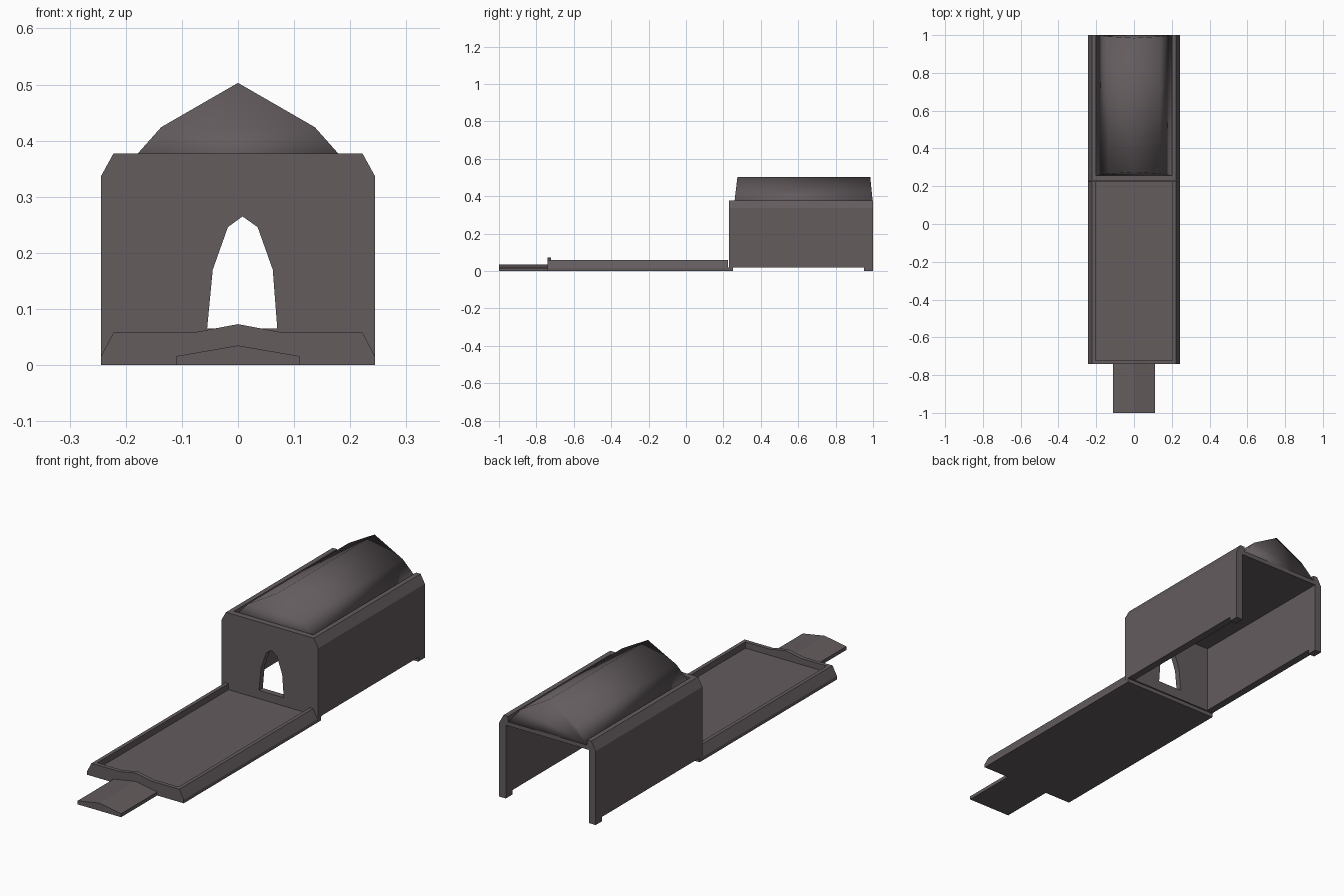
import bpy, bmesh

if "Cube" in bpy.data.objects:
    bpy.data.objects.remove(bpy.data.objects["Cube"])

stone = bpy.data.materials.new("dark_warm_grey")
stone.diffuse_color = (0.125, 0.106, 0.111, 1)
stone.use_nodes = True
stone.node_tree.nodes["Principled BSDF"].inputs["Base Color"].default_value = stone.diffuse_color


def finish(name, bm, smooth=False):
    bmesh.ops.recalc_face_normals(bm, faces=bm.faces[:])
    me = bpy.data.meshes.new(name)
    bm.to_mesh(me)
    bm.free()
    me.materials.append(stone)
    for p in me.polygons:
        p.use_smooth = smooth
    ob = bpy.data.objects.new(name, me)
    bpy.context.collection.objects.link(ob)
    return ob


def extrude_y(name, loops, y0, y1):
    """Fill one or more (x, z) loops (later ones are holes) and extrude along y."""
    bm = bmesh.new()
    edges = []
    for pts in loops:
        vs = [bm.verts.new((x, y0, z)) for x, z in pts]
        edges += [bm.edges.new((vs[i - 1], vs[i])) for i in range(len(vs))]
    bmesh.ops.triangle_fill(bm, edges=edges, use_beauty=True, use_dissolve=False,
                            normal=(0, -1, 0))
    ext = bmesh.ops.extrude_face_region(bm, geom=bm.faces[:], use_keep_orig=True)
    for g in ext["geom"]:
        if isinstance(g, bmesh.types.BMVert):
            g.co.y = y1
    return finish(name, bm)


def mirrored(half):
    """Complete a right-hand profile with its mirror image."""
    return half + [(-x, z) for x, z in reversed(half) if abs(x) > 1e-6]


def box(name, x0, x1, y0, y1, z0, z1):
    return extrude_y(name, [[(x0, z0), (x1, z0), (x1, z1), (x0, z1)]], y0, y1)


W, C, IN = 0.244, 0.222, 0.205

# Low forecourt tray with chamfered rims
extrude_y("forecourt_tray",
          [mirrored([(W, 0), (W, 0.016), (C, 0.058), (IN, 0.058), (IN, 0.03)])],
          -0.722, 0.225)
# Front rim with a shallow peak
extrude_y("forecourt_front_rim",
          [mirrored([(W, 0), (W, 0.016), (C, 0.058), (0.08, 0.058), (0, 0.073)])],
          -0.74, -0.722)
# Plinth edge running under the hall front
box("plinth_edge", -W, W, 0.225, 0.25, 0, 0.02)

# Entrance tongue
extrude_y("entrance_ramp", [mirrored([(0.11, 0), (0.11, 0.016), (0, 0.035)])],
          -1.0, -0.74)

# Hall front wall with pointed opening
arch = [(-0.055, 0.065), (-0.045, 0.17), (-0.018, 0.246), (0.008, 0.265),
        (0.035, 0.246), (0.062, 0.17), (0.07, 0.065)]
extrude_y("hall_front_wall",
          [mirrored([(W, 0.018), (W, 0.337), (C, 0.377)]), arch], 0.23, 0.257)

# Hall side walls, ceiling and parapets in one section, open at the back
half = [(0.21, 0.334), (0.21, 0.02), (W, 0.02), (W, 0.337), (C, 0.377),
        (0.2, 0.377), (0.2, 0.353)]
extrude_y("hall_walls", [mirrored(half)], 0.257, 1.0)

# Rear feet
for s, side in ((1, "right"), (-1, "left")):
    x0, x1 = sorted((s * 0.21, s * W))
    box("rear_foot_" + side, x0, x1, 0.953, 1.0, 0, 0.02)

# Vaulted roof: profile points with ends leaning inward as they rise
prof = mirrored([(0.2, 0.353), (0.137, 0.424), (0, 0.503)])
bm = bmesh.new()
rings = []
for y, lean in ((0.257, 0.12), (1.0, -0.1)):
    rings.append([bm.verts.new((x, y + lean * (z - 0.353), z)) for x, z in prof])
n = len(prof)
for i in range(n):
    j = (i + 1) % n
    bm.faces.new((rings[0][i], rings[0][j], rings[1][j], rings[1][i]))
for r in rings:
    bm.faces.new(r)
finish("vault_roof", bm, smooth=True)
